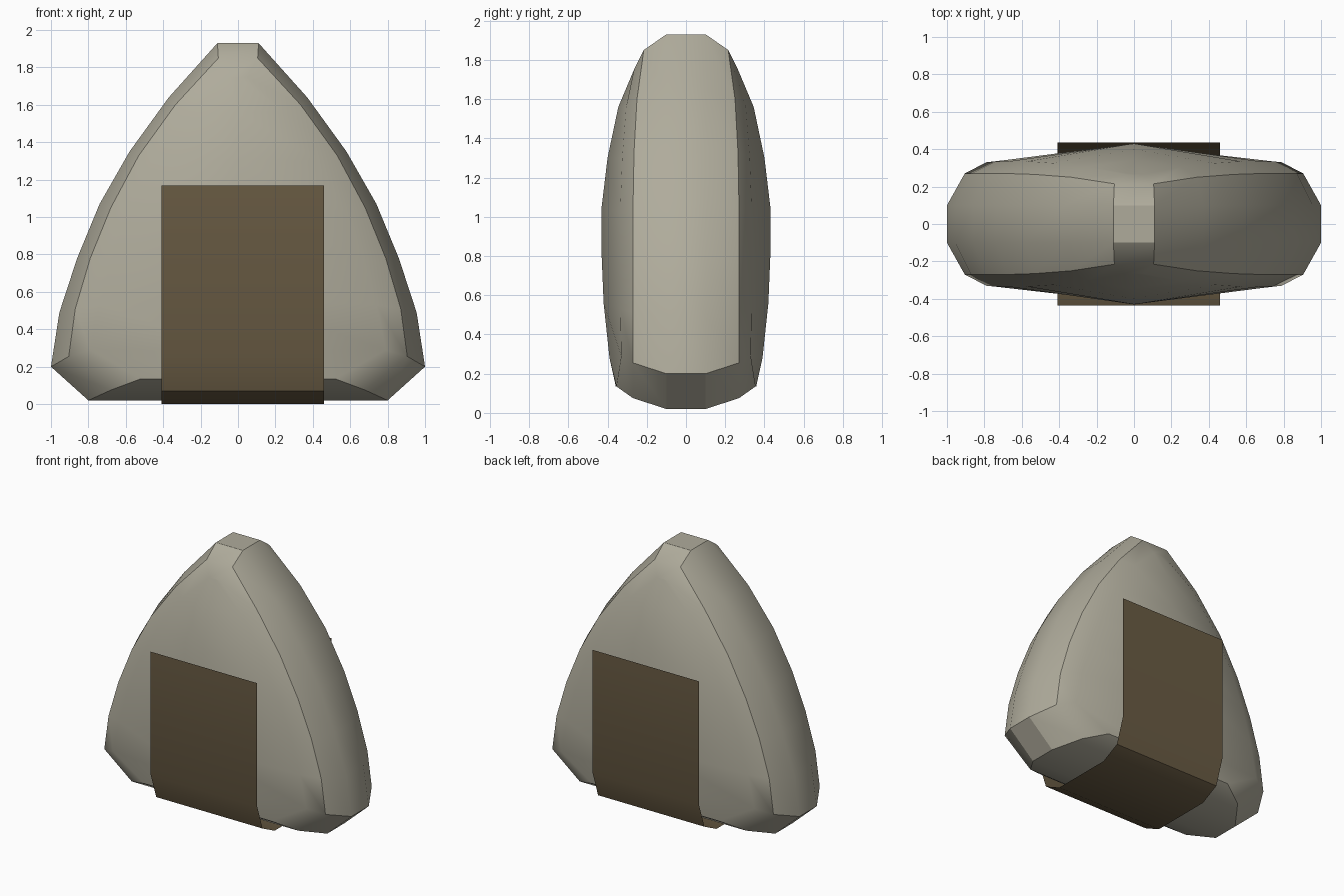
import bpy

if "Cube" in bpy.data.objects:
    bpy.data.objects.remove(bpy.data.objects["Cube"])


def material(name, rgb):
    m = bpy.data.materials.new(name)
    m.diffuse_color = (*rgb, 1)
    m.use_nodes = True
    m.node_tree.nodes["Principled BSDF"].inputs["Base Color"].default_value = m.diffuse_color
    return m


def make_object(name, verts, faces, mat):
    me = bpy.data.meshes.new(name)
    me.from_pydata(verts, [], faces)
    me.materials.append(mat)
    ob = bpy.data.objects.new(name, me)
    bpy.context.collection.objects.link(ob)
    bpy.ops.object.select_all(action='DESELECT')
    bpy.context.view_layer.objects.active = ob
    ob.select_set(True)
    # outward normals
    bpy.ops.object.mode_set(mode='EDIT')
    bpy.ops.mesh.select_all(action='SELECT')
    bpy.ops.mesh.remove_doubles(threshold=0.0005)
    bpy.ops.mesh.normals_make_consistent(inside=False)
    bpy.ops.object.mode_set(mode='OBJECT')
    bpy.ops.object.shade_smooth_by_angle(angle=0.5236)
    return ob


rice = material("rice", (0.43, 0.41, 0.33))
seaweed = material("seaweed", (0.144, 0.107, 0.058))

# Rice body: rows from apex to base, each row = rim, bevel, shoulder (x, y, z) and middle (y, z)
rows = [
    ((.11, .10, 1.93), (.105, .215, 1.85), (.05, .265, 1.75), (.265, 1.75)),
    ((.37, .10, 1.64), (.335, .25, 1.60), (.25, .305, 1.56), (.345, 1.56)),
    ((.58, .10, 1.35), (.53, .265, 1.33), (.43, .325, 1.30), (.40, 1.30)),
    ((.74, .10, 1.07), (.68, .27, 1.05), (.57, .335, 1.03), (.43, 1.05)),
    ((.86, .10, .78), (.79, .27, .78), (.67, .335, .78), (.43, .80)),
    ((.955, .10, .49), (.87, .27, .51), (.74, .335, .53), (.42, .56)),
    ((1.0, .10, .20), (.905, .27, .255), (.79, .33, .29), (.39, .28)),
    ((.80, .10, .02), (.68, .27, .075), (.52, .355, .135), (.358, .135)),
]
verts, faces = [], []
for a, b, c, (my, mz) in rows:
    front = [(s * x, -y, z) for s, pts in ((-1, (a, b, c)), (1, (c, b, a))) for x, y, z in pts]
    front.insert(3, (0, -my, mz))
    verts += front + [(-x, -y, z) for x, y, z in front]
N = 14
for r in range(len(rows) - 1):
    for i in range(N):
        j = (i + 1) % N
        faces.append((r * N + i, r * N + j, (r + 1) * N + j, (r + 1) * N + i))
# apex and base caps, strip by strip from front to back
for o in (0, (len(rows) - 1) * N):
    for quad in ((2, 4, 5, 1), (1, 5, 6, 0), (0, 6, 7, 13), (13, 7, 8, 12), (12, 8, 9, 11)):
        faces.append(tuple(o + q for q in quad))
    faces += [(o + 2, o + 3, o + 4), (o + 9, o + 10, o + 11)]
make_object("rice_body", verts, faces, rice)

# Seaweed wrap: thin sheet folded under the base
half = [(-.435, 1.17), (-.435, .26), (-.37, .07), (-.23, 0)]
profile = half + [(-y, z) for y, z in reversed(half)]
verts = [(x, y, z) for y, z in profile for x in (-.41, .46)]
faces = [(2 * i, 2 * i + 2, 2 * i + 3, 2 * i + 1) for i in range(len(profile) - 1)]
make_object("seaweed_wrap", verts, faces, seaweed)
